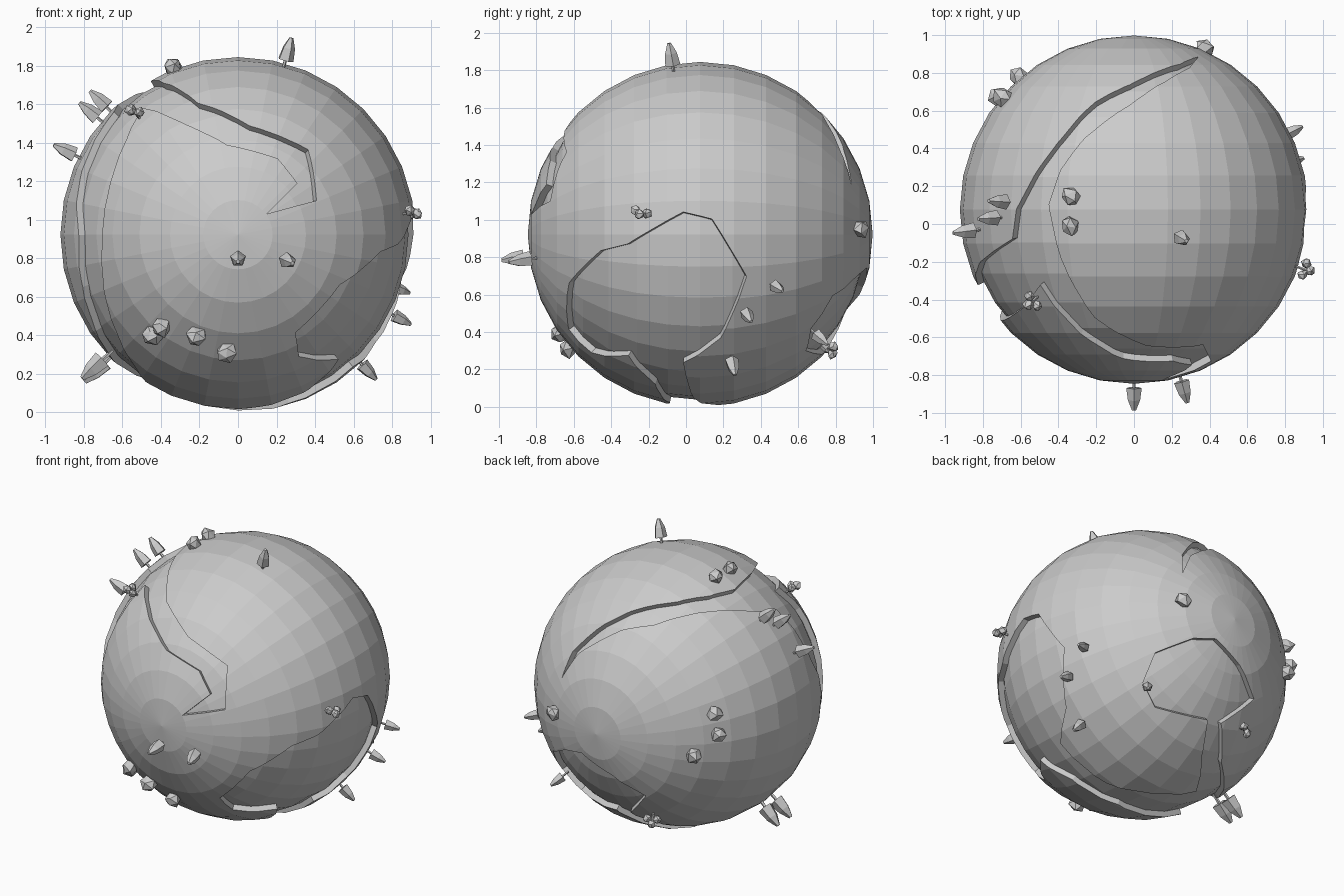
import bpy, bmesh, random
from math import radians, sin, cos, sqrt
from mathutils import Vector, Matrix
from mathutils.geometry import tessellate_polygon

if "Cube" in bpy.data.objects:
    bpy.data.objects.remove(bpy.data.objects["Cube"])

random.seed(4)
C = Vector((0, 0.076, 0.922))     # planet centre
R, R_SEA = 0.922, 0.885           # land and sea-bed radius


def make(name, bm):
    bmesh.ops.recalc_face_normals(bm, faces=bm.faces)
    me = bpy.data.meshes.new(name)
    bm.to_mesh(me)
    bm.free()
    ob = bpy.data.objects.new(name, me)
    bpy.context.collection.objects.link(ob)
    return ob


def sphere(name, r):
    bm = bmesh.new()
    m = Matrix.Translation(C) @ Matrix.Rotation(radians(90), 4, 'X')
    bmesh.ops.create_uvsphere(bm, u_segments=32, v_segments=16, radius=r, matrix=m)
    return make(name, bm)


# Directions from the centre, traced on the sphere along one viewing axis
a, e = radians(38), radians(35)
BASES = {
    'front': (Vector((1, 0, 0)), Vector((0, 0, 1)), Vector((0, -1, 0))),
    'right': (Vector((0, 1, 0)), Vector((0, 0, 1)), Vector((1, 0, 0))),
    'top': (Vector((1, 0, 0)), Vector((0, 1, 0)), Vector((0, 0, 1))),
    'below': (Vector((-cos(a), sin(a), 0)),
              Vector((sin(a) * sin(e), cos(a) * sin(e), cos(e))),
              Vector((sin(a) * cos(e), cos(a) * cos(e), -sin(e)))),
}


def trace(view, pts):
    r, u, d = BASES[view]
    out = []
    for p, q in pts:
        if view == 'below':
            p, q = (p - 1143) / 145, (676 - q) / 145
        else:
            p, q = (p - C.dot(r)) / R, (q - C.dot(u)) / R
        out.append((r * p + u * q + d * sqrt(max(0, 1 - p * p - q * q))).normalized())
    return out


# Outline of the branching rift that is sunk into the land
rift = (
    trace('front', [(.15, 1.03), (.41, 1.1), (.367, 1.366), (.062, 1.49), (-.21, 1.61)])
    + trace('top', [(-.39, -.185), (-.455, .105), (-.39, .29), (-.26, .46), (-.02, .635),
                    (.165, .757), (.296, .83), (.344, .89), (.243, .847), (-.02, .74),
                    (-.206, .65), (-.39, .45), (-.54, .24), (-.624, .08), (-.645, -.08),
                    (-.825, -.21)])
    + trace('front', [(-.83, .92), (-.81, .65), (-.74, .42)])
    + trace('below', [(1222, 797), (1222, 755), (1220, 713), (1253, 690), (1238, 655),
                      (1213, 628), (1190, 627), (1152, 641), (1140, 671), (1153, 696),
                      (1172, 701), (1206, 709), (1202, 745), (1198, 786), (1150, 787)])
    + trace('right', [(.04, .04), (-.016, .23), (.187, .364), (.326, .695), (.14, 1.005),
                      (-.016, 1.043), (-.315, .87), (-.46, .834), (-.63, .66), (-.63, .41),
                      (-.51, .285), (-.31, .27), (-.166, .115)])
    + trace('below', [(1120, 801), (1185, 814)])
    + trace('front', [(-.58, .3), (-.69, .59), (-.71, .9), (-.67, 1.18), (-.58, 1.42),
                      (-.5, 1.585), (-.28, 1.5), (-.057, 1.39), (.207, 1.32), (.31, 1.19)]))

# Cutter: fill the outline in a flat map, then extend it radially
q = Vector((.6, .3, .74)).rotation_difference(Vector((0, 0, 1)))
flat = []
for v in rift:
    w = q @ v
    flat.append(Vector((w.x / (1 - w.z), w.y / (1 - w.z), 0)))
bm = bmesh.new()
lo = [bm.verts.new(C + v * 0.6) for v in rift]
hi = [bm.verts.new(C + v * 1.7) for v in rift]
for i, j, k in tessellate_polygon([flat]):
    bm.faces.new((hi[i], hi[j], hi[k]))
    bm.faces.new((lo[k], lo[j], lo[i]))
for i in range(len(rift)):
    j = (i + 1) % len(rift)
    bm.faces.new((lo[i], lo[j], hi[j], hi[i]))
cutter = make('rift_cutter', bm)
cutter.hide_render = True

# Land shell and sea bed
land = sphere('land', R)
mod = land.modifiers.new('rift', 'BOOLEAN')
mod.operation, mod.solver, mod.object = 'DIFFERENCE', 'EXACT', cutter
bpy.context.view_layer.objects.active = land
bpy.ops.object.modifier_apply(modifier=mod.name)
bpy.data.objects.remove(cutter)
sphere('sea_bed', R_SEA)


def stand(p, r, s=1.0):
    n = (Vector(p) - C).normalized()
    return (Matrix.Translation(C + n * r) @ n.to_track_quat('Z', 'Y').to_matrix().to_4x4()
            @ Matrix.Scale(s, 4))


def cone(bm, m, n, r1, r2, z1, z2):
    bmesh.ops.create_cone(bm, cap_ends=True, segments=n, radius1=r1, radius2=r2,
                          depth=z2 - z1, matrix=m @ Matrix.Translation((0, 0, (z1 + z2) / 2)))


def blob(bm, m, pos, r, jitter):
    res = bmesh.ops.create_icosphere(bm, subdivisions=1, radius=r,
                                     matrix=m @ Matrix.Translation(pos))
    for v in res['verts']:
        v.co += Vector([random.uniform(-jitter, jitter) for _ in range(3)])


# Trees: thin trunk and a tapered five-sided crown
trees = [((.26, -.08, 1.88), 1), ((0, -.93, .79), 1), ((.27, -.9, .78), 1),
         ((-.73, .12, 1.63), 1), ((-.78, .03, 1.57), 1), ((-.9, -.04, 1.36), 1),
         ((.86, .5, .63), .8), ((.87, .34, .47), .85), ((.67, .25, .22), .9),
         ((.46, .68, .4), .8), ((-.75, .0, .23), 1.2), ((-.73, .11, .22), 1.2)]
for p, s in trees:
    bm = bmesh.new()
    m = stand(p, R - .01, s)
    cone(bm, m, 5, .009, .009, -.02, .05)
    cone(bm, m, 5, .043, .034, .04, .105)
    cone(bm, m, 5, .034, .011, .105, .16)
    make('tree', bm)

# Rocks
rocks = [(-.4, -.62, .44), (-.47, -.6, .37), (-.22, -.68, .39), (-.06, -.63, .315),
         (-.34, .14, 1.8), (-.34, -.015, 1.8), (-.71, .66, .99), (-.68, .66, 1.12),
         (-.6, .77, .85), (.37, .93, .95)]
for p in rocks:
    bm = bmesh.new()
    blob(bm, stand(p, R + .015), (0, 0, 0), .053, .008)
    make('rock', bm)

# Bushes in the rift: stem with three small clumps
for p in [(-.56, -.43, 1.585), (.93, -.25, 1.04), (-.28, .78, .3)]:
    bm = bmesh.new()
    m = stand(p, R_SEA - .01)
    cone(bm, m, 5, .007, .007, -.02, .1)
    for pos in [(.032, 0, .085), (-.03, .012, .09), (0, -.01, .118)]:
        blob(bm, m, pos, .029, .004)
    make('bush', bm)
